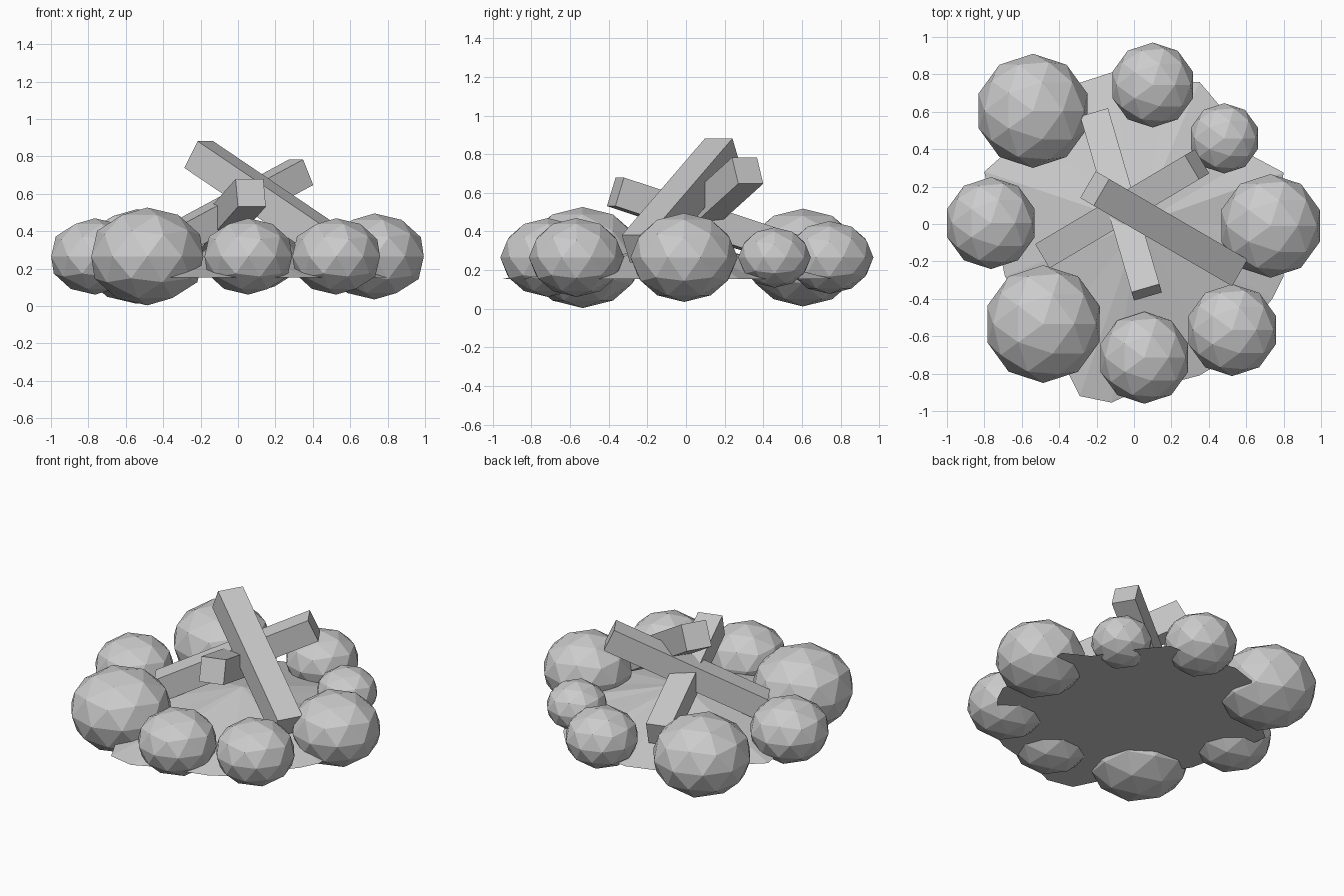
import bpy, bmesh
from mathutils import Vector, Matrix

if "Cube" in bpy.data.objects:
    bpy.data.objects.remove(bpy.data.objects["Cube"])


def add_object(name, bm):
    bmesh.ops.recalc_face_normals(bm, faces=bm.faces)
    mesh = bpy.data.meshes.new(name)
    bm.to_mesh(mesh)
    bm.free()
    ob = bpy.data.objects.new(name, mesh)
    bpy.context.collection.objects.link(ob)
    return ob


def stone(name, x, y, r):
    bm = bmesh.new()
    bmesh.ops.create_icosphere(bm, subdivisions=2, radius=r)
    bmesh.ops.scale(bm, vec=(1, 1, 0.83), verts=bm.verts)
    ob = add_object(name, bm)
    ob.location = (x, y, 0.265)


def log(name, high, low, side):
    # square beam between two end centres, side faces kept vertical
    a, b = Vector(high), Vector(low)
    d = (b - a).normalized()
    across = d.cross(Vector((0, 0, 1))).normalized()
    up = across.cross(d)
    rot = Matrix((d, across, up)).transposed().to_4x4()
    size = Matrix.Diagonal(((b - a).length, side, side, 1))
    bm = bmesh.new()
    bmesh.ops.create_cube(bm, size=1)
    bm.transform(rot @ size)
    ob = add_object(name, bm)
    ob.location = (a + b) / 2


# ring of stones
ring = [(-0.54, 0.605, 0.305), (0.10, 0.743, 0.227), (0.483, 0.458, 0.188),
        (0.73, -0.01, 0.277), (0.525, -0.567, 0.246), (0.055, -0.715, 0.246),
        (-0.485, -0.535, 0.315), (-0.765, 0.005, 0.246)]
for i, (x, y, r) in enumerate(ring):
    stone(f"stone_{i + 1}", x, y, r)

# crossed logs
log("log_tall", (-0.21, 0.19, 0.81), (0.53, -0.24, 0.31), 0.165)
log("log_middle", (0.337, 0.319, 0.715), (-0.463, -0.156, 0.285), 0.15)
log("log_low", (0.068, -0.365, 0.605), (-0.207, 0.575, 0.295), 0.155)

# ash mound: irregular flat base rising to a low peak
outline = [(-0.29, -0.92), (-0.12, -0.955), (0.0, -0.9), (0.35, -0.81),
           (0.45, -0.75), (0.74, -0.40), (0.8, -0.28), (0.76, 0.0),
           (0.8, 0.275), (0.64, 0.36), (0.46, 0.63), (0.35, 0.76),
           (0.2, 0.76), (-0.12, 0.81), (-0.29, 0.755), (-0.55, 0.5),
           (-0.8, 0.28), (-0.75, 0.0), (-0.69, -0.28), (-0.45, -0.6)]
bm = bmesh.new()
base = [bm.verts.new((x, y, 0.153)) for x, y in outline]
peak = bm.verts.new((0.03, 0.0, 0.35))
bm.faces.new(base)
for i in range(len(base)):
    bm.faces.new((base[i - 1], base[i], peak))
add_object("ash_mound", bm)
